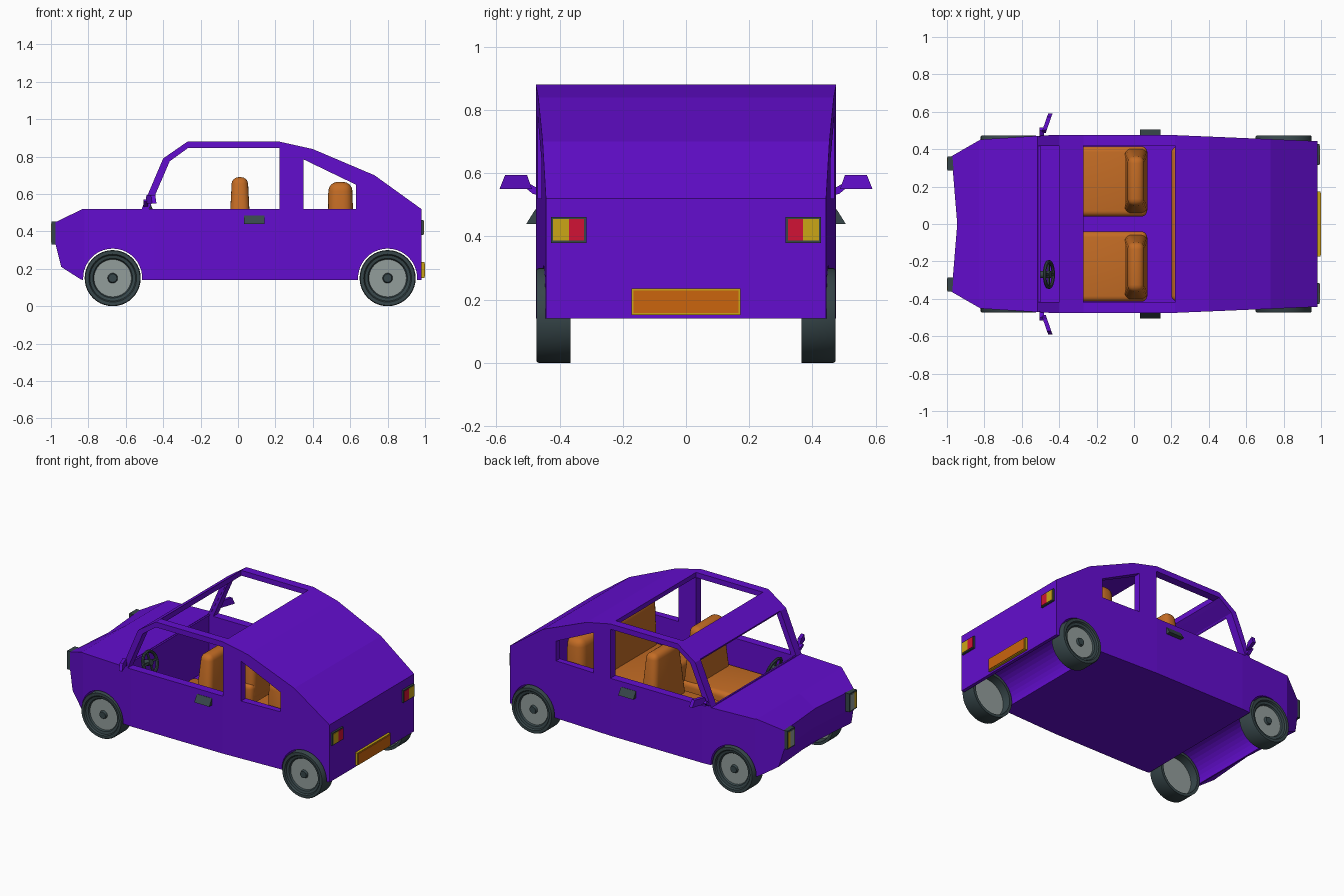
import bpy, bmesh, math
from mathutils import Vector, Matrix

if "Cube" in bpy.data.objects:
    bpy.data.objects.remove(bpy.data.objects["Cube"])


def material(name, rgb):
    m = bpy.data.materials.new(name)
    m.diffuse_color = (*rgb, 1)
    m.use_nodes = True
    m.node_tree.nodes["Principled BSDF"].inputs["Base Color"].default_value = m.diffuse_color
    return m


PURPLE = material("purple paint", (0.125, 0.004, 0.62))
SEAT = material("tan upholstery", (0.55, 0.15, 0.018))
DARK = material("dark slate", (0.038, 0.062, 0.068))
GREY = material("wheel grey", (0.29, 0.34, 0.33))
YELLOW = material("yellow", (0.60, 0.38, 0.008))
RED = material("red", (0.64, 0.006, 0.035))
ORANGE = material("plate orange", (0.60, 0.13, 0.004))


def finish(name, bm, mats, smooth=False):
    bmesh.ops.recalc_face_normals(bm, faces=bm.faces)
    me = bpy.data.meshes.new(name)
    bm.to_mesh(me)
    bm.free()
    ob = bpy.data.objects.new(name, me)
    bpy.context.collection.objects.link(ob)
    for m in mats:
        me.materials.append(m)
    if smooth:
        activate(ob)
        bpy.ops.object.shade_smooth_by_angle(angle=math.radians(35))
    return ob


def activate(ob):
    bpy.ops.object.select_all(action='DESELECT')
    bpy.context.view_layer.objects.active = ob
    ob.select_set(True)


def prism_bm(pts, to3d, lo, hi):
    """Extrude a 2D outline between lo and hi; to3d places (a, b, depth)."""
    bm = bmesh.new()
    f = bm.faces.new([bm.verts.new(to3d(a, b, lo)) for a, b in pts])
    new = bmesh.ops.extrude_face_region(bm, geom=[f])["geom"]
    shift = Vector(to3d(0, 0, hi)) - Vector(to3d(0, 0, lo))
    bmesh.ops.translate(bm, vec=shift, verts=[v for v in new if isinstance(v, bmesh.types.BMVert)])
    return bm


def side(a, b, d):
    return (a, d, b)


def box(name, lo, hi, mat, bevel=0.0, taper=(1, 1)):
    bm = bmesh.new()
    bmesh.ops.create_cube(bm, size=1)
    lo, hi = Vector(lo), Vector(hi)
    c, s = (lo + hi) / 2, hi - lo
    for v in bm.verts:
        k = taper if v.co.z > 0 else (1, 1)
        v.co = Vector((c.x + v.co.x * s.x * k[0], c.y + v.co.y * s.y * k[1], c.z + v.co.z * s.z))
    if bevel:
        bmesh.ops.bevel(bm, geom=list(bm.edges), offset=bevel, segments=4, profile=0.5, affect='EDGES')
    return finish(name, bm, [mat], bevel > 0)


# ---- body: side outline with wheel arches, then shaped in plan ----
WHEEL_X = (-0.67, 0.80)


def arch(cx, r=0.158, n=20):
    a0 = math.asin(-0.01 / r)
    return [(cx + r * math.cos(t), 0.15 + r * math.sin(t))
            for t in [a0 + (math.pi - 2 * a0) * i / n for i in range(n + 1)]]


outline = [(-0.975, 0.45), (-0.83, 0.52), (-0.515, 0.52), (-0.40, 0.79), (-0.27, 0.88),
           (0.22, 0.88), (0.40, 0.84), (0.73, 0.70), (0.98, 0.52), (0.98, 0.14)]
outline += arch(WHEEL_X[1]) + arch(WHEEL_X[0]) + [(-0.84, 0.143), (-0.945, 0.21), (-0.975, 0.33)]
plan = [(-0.98, 0.36), (-0.82, 0.452), (-0.45, 0.475), (0.22, 0.475), (0.98, 0.443)]


def half_width(x):
    for (x0, w0), (x1, w1) in zip(plan, plan[1:]):
        if x <= x1 + 1e-6:
            return w0 + (w1 - w0) * (x - x0) / (x1 - x0)
    return plan[-1][1]


bm = prism_bm(outline, side, -1, 1)
cuts = [((x, 0, 0), (1, 0, 0)) for x, _ in plan[1:-1]] + [((0, 0, 0), (0, 1, 0))]
for co, no in cuts:
    bmesh.ops.bisect_plane(bm, geom=bm.verts[:] + bm.edges[:] + bm.faces[:], dist=1e-5,
                           plane_co=co, plane_no=no)
for v in bm.verts:
    v.co.y *= half_width(v.co.x)
    if abs(v.co.y) < 0.01 and v.co.x < -0.9:      # nose dips in along the middle
        v.co.x += 0.03
body = finish("car_body", bm, [PURPLE])

# ---- openings: cabin, windscreen, open roof, side windows ----
cutters = [
    ([(-0.505, 0.165), (-0.505, 0.515), (-0.375, 0.765), (-0.265, 0.848), (0.22, 0.85), (0.40, 0.815),
      (0.645, 0.705), (0.64, 0.165)], 0.42),
    ([(-0.512, 0.523), (-0.56, 0.60), (-0.46, 0.84), (-0.398, 0.792), (-0.355, 0.74), (-0.40, 0.523)], 0.418),
    ([(-0.27, 0.80), (-0.27, 0.95), (0.22, 0.95), (0.22, 0.80)], 0.419),
    ([(-0.475, 0.52), (-0.365, 0.775), (-0.268, 0.845), (0.221, 0.845), (0.221, 0.52)], 0.8),
    ([(0.35, 0.52), (0.35, 0.785), (0.63, 0.65), (0.63, 0.52)], 0.8),
]
for pts, w in cutters:
    c = finish("opening_cutter", prism_bm(pts, side, -w, w), [PURPLE])
    c.hide_render = True
    activate(body)
    mod = body.modifiers.new("opening", 'BOOLEAN')
    mod.operation, mod.solver, mod.object = 'DIFFERENCE', 'EXACT', c
    bpy.ops.object.modifier_apply(modifier=mod.name)
    bpy.data.objects.remove(c, do_unlink=True)

# ---- wheels: turned profile of (radius, y, material of the next band) ----
profile = [(0.0, 0.462, 1), (0.022, 0.462, 1), (0.027, 0.448, 0), (0.10, 0.448, 1), (0.106, 0.458, 1),
           (0.122, 0.462, 1), (0.128, 0.472, 1), (0.146, 0.472, 1), (0.15, 0.466, 1), (0.15, 0.365, 1),
           (0.132, 0.365, 1), (0.128, 0.42, 0), (0.0, 0.42, 0)]


def wheel(name, x, s, n=40):
    bm = bmesh.new()
    rings = []
    for r, y, _ in profile:
        k = n if r else 1
        rings.append([bm.verts.new((x + r * math.cos(2 * math.pi * i / n), s * y,
                                    0.15 + r * math.sin(2 * math.pi * i / n))) for i in range(k)])
    for (a, b), (_, _, m) in zip(zip(rings, rings[1:]), profile):
        for i in range(n):
            j = (i + 1) % n
            vs = [a[i % len(a)], a[j % len(a)], b[j % len(b)], b[i % len(b)]]
            bm.faces.new(list(dict.fromkeys(vs))).material_index = m
    finish(name, bm, [GREY, DARK], True)


# ---- parts repeated on both sides ----
for s, tag in ((1, "left"), (-1, "right")):
    for x, end in zip(WHEEL_X, ("front", "rear")):
        wheel(f"{end}_wheel_{tag}", x, s)

    def pair(name, lo, hi, mat, **kw):
        ys = sorted((s * lo[1], s * hi[1]))
        return box(f"{name}_{tag}", (lo[0], ys[0], lo[2]), (hi[0], ys[1], hi[2]), mat, **kw)

    # front seats
    pair("seat_cushion", (-0.30, 0.04, 0.19), (0.07, 0.415, 0.35), SEAT, bevel=0.03)
    pair("seat_back", (-0.055, 0.045, 0.24), (0.075, 0.415, 0.69), SEAT, bevel=0.035, taper=(0.65, 0.70))
    # tail lights: dark frame, amber outside, red inside
    pair("tail_light_frame", (0.97, 0.315, 0.38), (0.992, 0.427, 0.462), DARK)
    pair("tail_lens_red", (0.990, 0.322, 0.387), (0.995, 0.37, 0.455), RED)
    pair("tail_lens_amber", (0.990, 0.37, 0.387), (0.995, 0.42, 0.455), YELLOW)
    # headlights
    pair("headlight_frame", (-0.997, 0.285, 0.33), (-0.95, 0.362, 0.452), DARK)
    pair("headlight_lens", (-1.0, 0.292, 0.34), (-0.994, 0.335, 0.442), GREY)
    pair("headlight_amber", (-1.0, 0.335, 0.34), (-0.994, 0.355, 0.442), YELLOW)
    # door handle wedge
    wedge = [(0.46, 0.485), (0.477, 0.485), (0.505, 0.44), (0.46, 0.44)]
    finish(f"door_handle_{tag}", prism_bm(wedge, lambda a, b, d: (d, s * a, b), 0.033, 0.143), [DARK])
    # wing mirror, swept back, with a stalk
    shell = [(0.487, 0.55), (0.59, 0.55), (0.572, 0.595), (0.503, 0.595)]
    finish(f"mirror_{tag}", prism_bm(shell, lambda a, b, d: (d + 0.35 * (a - 0.487), s * a, b),
                                     -0.495, -0.472), [PURPLE])
    stalk = [(0.465, 0.53), (0.485, 0.535), (0.515, 0.56), (0.50, 0.57), (0.465, 0.55)]
    finish(f"mirror_stalk_{tag}", prism_bm(stalk, lambda a, b, d: (d, s * a, b), -0.505, -0.48), [PURPLE])

# ---- rear bench ----
box("rear_bench_cushion", (0.20, -0.413, 0.19), (0.56, 0.413, 0.35), SEAT, bevel=0.03)
box("rear_bench_back", (0.475, -0.413, 0.22), (0.62, 0.413, 0.665), SEAT, bevel=0.05, taper=(0.88, 0.97))

# ---- number plate, blank ----
box("plate_frame", (0.97, -0.173, 0.152), (0.996, 0.173, 0.235), YELLOW)
box("plate_panel", (0.994, -0.166, 0.158), (1.0, 0.166, 0.229), ORANGE)

# ---- steering wheel: ring, spoke bar, hub and column ----
tilt = Matrix.Translation((-0.455, -0.27, 0.485)) @ Matrix.Rotation(math.radians(70), 4, 'Y')
bm = bmesh.new()
N, K = 28, 8
ring = [[bm.verts.new(((0.068 + 0.010 * math.cos(2 * math.pi * j / K)) * math.cos(2 * math.pi * i / N),
                       (0.068 + 0.010 * math.cos(2 * math.pi * j / K)) * math.sin(2 * math.pi * i / N),
                       0.010 * math.sin(2 * math.pi * j / K))) for j in range(K)] for i in range(N)]
for i in range(N):
    for j in range(K):
        bm.faces.new((ring[i][j], ring[(i + 1) % N][j], ring[(i + 1) % N][(j + 1) % K], ring[i][(j + 1) % K]))
for ang in (0, math.pi / 2):
    bmesh.ops.create_cube(bm, size=1, matrix=Matrix.Rotation(ang, 4, 'Z') @ Matrix.Diagonal((0.13, 0.014, 0.008, 1)))
bmesh.ops.create_cone(bm, cap_ends=True, segments=16, radius1=0.02, radius2=0.02, depth=0.07,
                      matrix=Matrix.Translation((0, 0, -0.025)))
bmesh.ops.transform(bm, matrix=tilt, verts=bm.verts)
finish("steering_wheel", bm, [DARK], True)
